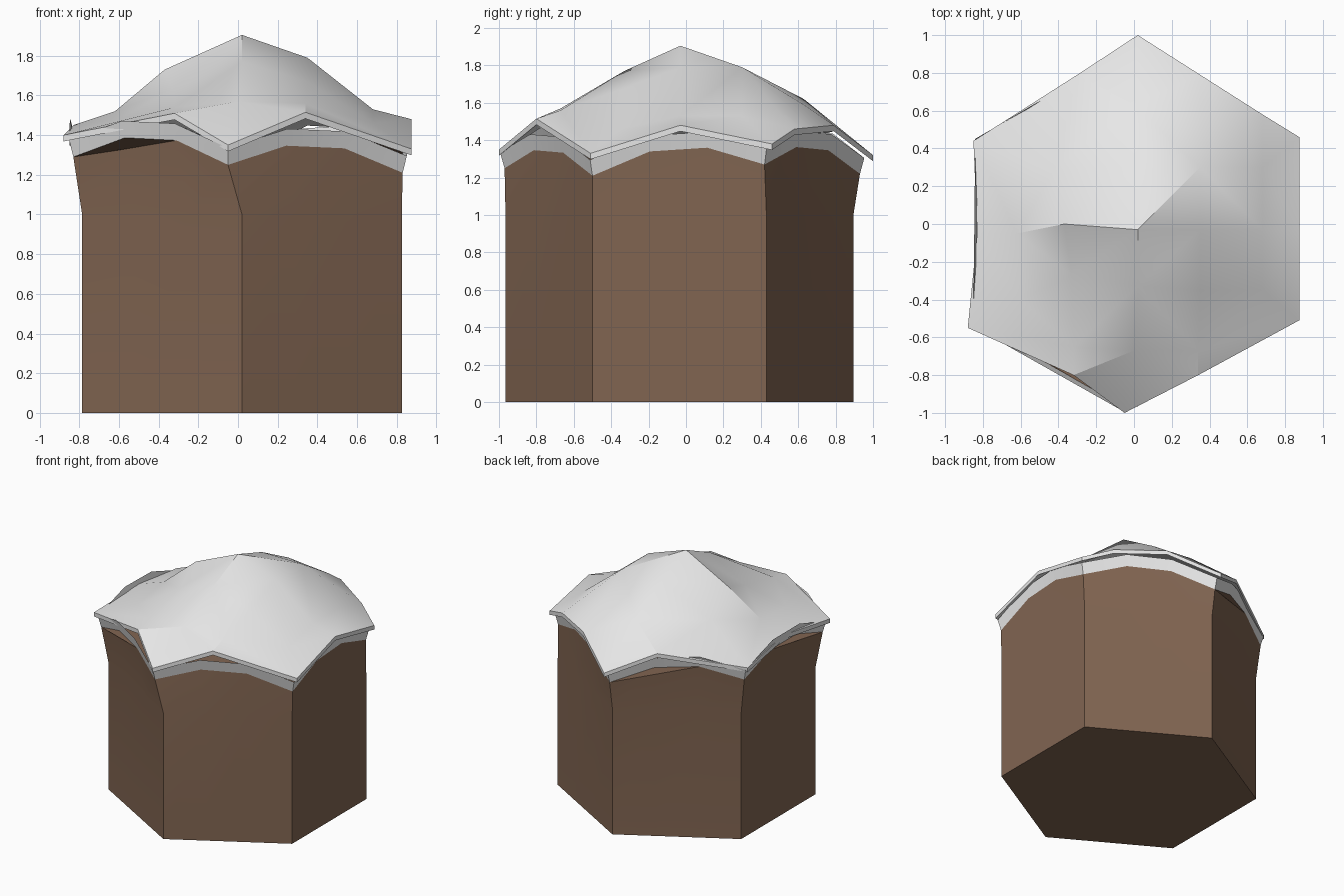
import bpy
import math
from mathutils import Vector
from mathutils.geometry import delaunay_2d_cdt

default_cube = bpy.data.objects.get("Cube")
if default_cube:
    bpy.data.objects.remove(default_cube, do_unlink=True)


def make_material(name, color):
    material = bpy.data.materials.new(name)
    material.use_nodes = True
    material.diffuse_color = color
    material.node_tree.nodes["Principled BSDF"].inputs["Base Color"].default_value = color
    return material


def make_object(name, points, faces, material, angle):
    mesh = bpy.data.meshes.new(name)
    mesh.from_pydata(points, [], faces)
    mesh.materials.append(material)
    mesh.update()
    part = bpy.data.objects.new(name, mesh)
    bpy.context.collection.objects.link(part)
    bpy.ops.object.select_all(action="DESELECT")
    part.select_set(True)
    bpy.context.view_layer.objects.active = part
    bpy.ops.object.shade_smooth_by_angle(angle=math.radians(angle))
    return part


def scalloped(corners, bump):
    """Split every side in three and raise the inner points."""
    ring = []
    for start, end in zip(corners, corners[1:] + corners[:1]):
        for step in range(3):
            point = start.lerp(end, step / 3)
            point.z += bump if step else 0
            ring.append(point)
    return ring


def ring_walls(count, rings):
    """Quads joining stacked rings of equal size."""
    return [(r * count + i, r * count + (i + 1) % count,
             (r + 1) * count + (i + 1) % count, (r + 1) * count + i)
            for r in range(rings - 1) for i in range(count)]


earth = make_material("earth brown", (0.22, 0.13, 0.083, 1))
snow = make_material("snow white", (0.8, 0.8, 0.8, 1))

# Six-sided earth column, flared and scalloped along its upper edge
centre = Vector((0.02, -0.035, 0))
base = []
for i in range(6):
    turn = math.radians(60 * i - 90)
    base.append(centre + 0.93 * Vector((math.cos(turn), math.sin(turn), 0)))
top = [Vector(p) for p in (
    (-0.05, -0.97, 1.25), (0.83, -0.5, 1.21), (0.83, 0.42, 1.27),
    (0.02, 0.93, 1.22), (-0.82, 0.44, 1.28), (-0.83, -0.53, 1.29))]
foot = scalloped(base, 0)
shoulder = [p + Vector((0, 0, 1)) for p in foot]
edge = scalloped(top, 0.11)
count = len(foot)
caps = [tuple(reversed(range(count))), tuple(range(2 * count, 3 * count))]
make_object("earth_column", foot + shoulder + edge,
            ring_walls(count, 3) + caps, earth, 30)

# Snow band between the earth and the cap
band_top = [Vector((p.x * 1.025, p.y * 1.025, p.z + 0.085)) for p in edge]
make_object("snow_band", edge + band_top, ring_walls(count, 2), snow, 30)

# Snow cap: wavy rim, then the lumps of the mound
rim = [
    (-0.05, -1, 1.35), (0.34, -0.8, 1.515), (0.875, -0.51, 1.33),
    (0.875, -0.03, 1.48), (0.875, 0.46, 1.38), (0.68, 0.58, 1.46),
    (0.35, 0.79, 1.48), (0.02, 1, 1.32), (-0.3, 0.79, 1.48),
    (-0.85, 0.44, 1.38), (-0.83, -0.05, 1.45), (-0.88, -0.55, 1.4),
    (-0.32, -0.8, 1.51)]
mound = [
    (0.02, -0.03, 1.905), (0.35, -0.03, 1.79), (0.35, 0.3, 1.79),
    (0.68, 0.3, 1.53), (0.68, -0.03, 1.53), (0.68, -0.35, 1.46),
    (0.35, -0.35, 1.67), (0.02, -0.33, 1.77), (0, -0.67, 1.57),
    (0.34, -0.67, 1.56), (-0.33, -0.27, 1.63), (-0.37, 0, 1.73),
    (-0.32, -0.65, 1.54), (-0.62, -0.05, 1.52), (-0.42, 0.29, 1.59),
    (0, 0.3, 1.79), (0.35, 0.63, 1.59), (0, 0.63, 1.62),
    (-0.6, -0.4, 1.48)]
points = [Vector(p) for p in rim + mound]
size = len(points)
border = [(i, (i + 1) % len(rim)) for i in range(len(rim))]
result = delaunay_2d_cdt([p.to_2d() for p in points], border, [], 1, 1e-5)
triangles = []
for face in result[2]:
    a, b, c = (result[3][v][0] for v in face)
    turn = (points[b] - points[a]).to_2d().cross((points[c] - points[a]).to_2d())
    triangles.append((a, b, c) if turn > 0 else (a, c, b))
under = [p - Vector((0, 0, 0.032)) for p in points]
bottom = [tuple(size + v for v in reversed(t)) for t in triangles]
sides = [(a + size, b + size, b, a) for a, b in border]
make_object("snow_cap", points + under, triangles + bottom + sides, snow, 25)
